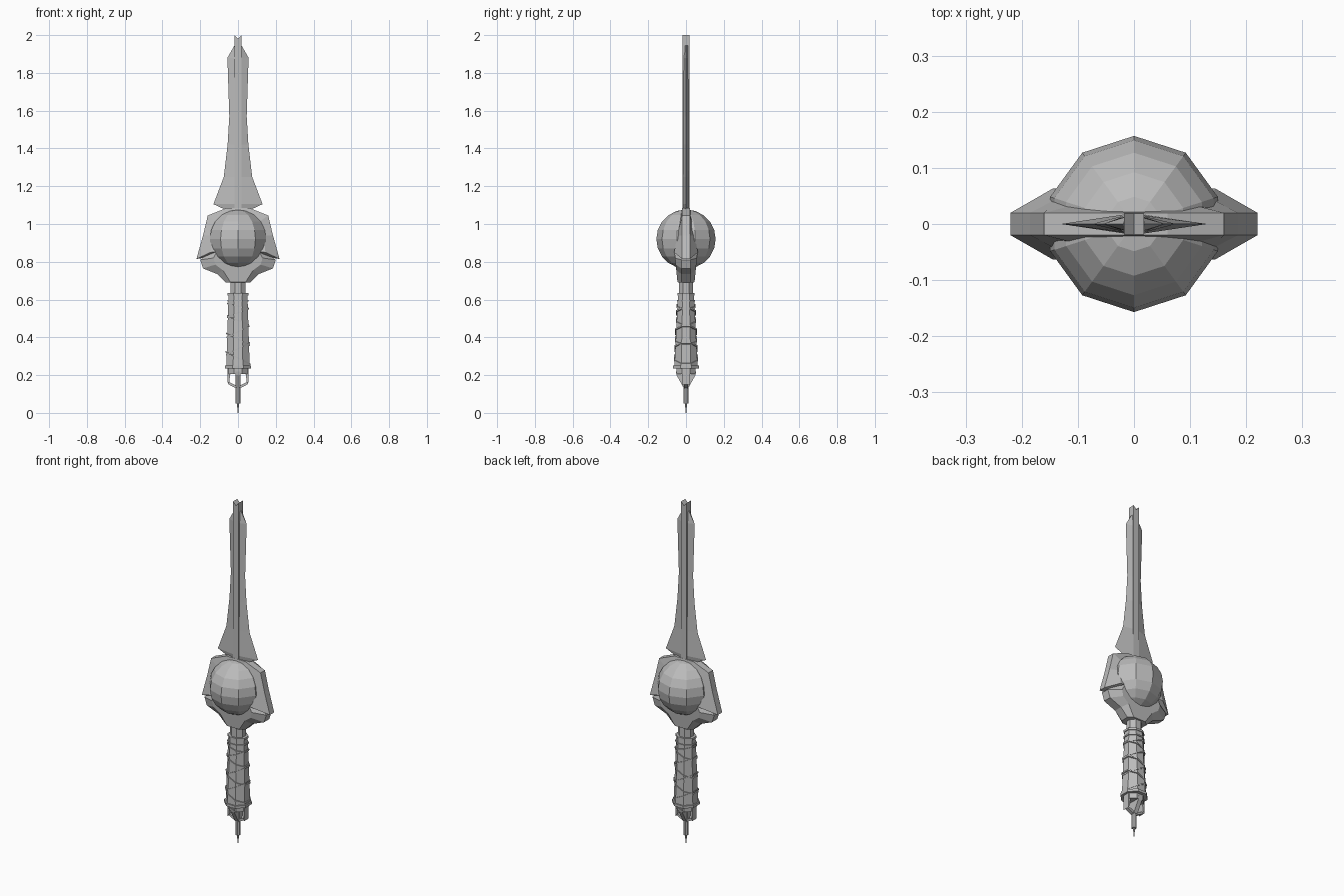
import bpy, bmesh, math

cube = bpy.data.objects.get("Cube")
if cube:
    bpy.data.objects.remove(cube)

steel = bpy.data.materials.new("grey steel")
steel.use_nodes = True
GREY = (0.5, 0.5, 0.5, 1)
steel.diffuse_color = GREY
steel.node_tree.nodes["Principled BSDF"].inputs["Base Color"].default_value = GREY


def finish(name, bm):
    bmesh.ops.recalc_face_normals(bm, faces=bm.faces)
    mesh = bpy.data.meshes.new(name)
    bm.to_mesh(mesh)
    bm.free()
    mesh.materials.append(steel)
    obj = bpy.data.objects.new(name, mesh)
    bpy.context.collection.objects.link(obj)
    return obj


def loft(name, rings, closed=False):
    """Skin a list of equal-length point rings; cap the ends unless closed."""
    bm = bmesh.new()
    rows = [[bm.verts.new(p) for p in ring] for ring in rings]
    n = len(rows[0])
    pairs = list(zip(rows, rows[1:]))
    if closed:
        pairs.append((rows[-1], rows[0]))
    else:
        bm.faces.new(rows[0])
        bm.faces.new(rows[-1])
    for a, b in pairs:
        for i in range(n):
            j = (i + 1) % n
            bm.faces.new((a[i], a[j], b[j], b[i]))
    return finish(name, bm)


def mirrored(half):
    """Complete a right-hand outline, listed bottom to top, with its mirror."""
    return half + [(-x, z) for x, z in reversed(half)]


def octagon(rx, ry, z):
    c = math.cos(math.pi / 8)
    angles = [math.pi / 8 + i * math.pi / 4 for i in range(8)]
    return [(rx / c * math.cos(a), ry / c * math.sin(a), z) for a in angles]


def guard_plate(name, rim, face, rim_y, face_y):
    """A slab with a thin rim that bevels up to a raised face on both sides."""
    rim, face = mirrored(rim), mirrored(face)
    return loft(name, [
        [(x, -face_y(z), z) for x, z in face],
        [(x, -rim_y, z) for x, z in rim],
        [(x, rim_y, z) for x, z in rim],
        [(x, face_y(z), z) for x, z in face]])


# Blade: flattened hexagonal section that follows the flared outline
blade = []
for w, z, t in [(.06, 1.02, .017), (.065, 1.075, .017), (.13, 1.105, .017),
                (.075, 1.25, .015), (.055, 1.42, .014), (.046, 1.57, .013),
                (.056, 1.88, .012), (.019, 1.945, .011)]:
    s = .017
    blade.append([(-w, 0, z), (-s, -t, z), (s, -t, z),
                  (w, 0, z), (s, t, z), (-s, t, z)])
loft("blade", blade)

# Central rib with a notched tip
rib = [(-.018, 1.05), (.018, 1.05), (.018, 2), (0, 1.98), (-.018, 2)]
loft("blade_rib", [[(x, y, z) for x, z in rib] for y in (-.019, .019)])

# Guard: winged upper plate and funnel-shaped lower plate
guard_plate("upper_guard",
            [(.05, .84), (.22, .815), (.185, .94), (.16, 1.045), (.06, 1.085)],
            [(.05, .86), (.145, .85), (.135, .94), (.11, 1.01), (.05, 1.05)],
            .02, lambda z: .063 - .19 * (z - .85))
guard_plate("lower_guard",
            [(.065, .69), (.11, .735), (.185, .765), (.2, .81), (.14, .87)],
            [(.04, .692), (.08, .755), (.12, .785), (.13, .82), (.11, .86)],
            .024, lambda z: .045 + .1 * (z - .69))

# Faceted orb through the guard
bm = bmesh.new()
bmesh.ops.create_uvsphere(bm, u_segments=10, v_segments=10, radius=.157)
bmesh.ops.translate(bm, verts=bm.verts, vec=(0, 0, .92))
finish("orb", bm)

# Neck, tapered grip and end collar
loft("neck", [octagon(.04, .036, z) for z in (.61, .71)])
loft("grip", [octagon(.062, .062, .24), octagon(.05, .042, .63)])
loft("grip_collar", [octagon(.069, .069, z) for z in (.235, .25)])
loft("grip_top_band", [octagon(.055, .046, z) for z in (.622, .634)])


# Cord wraps: tilted eight-sided bands that cross on the front and back
def wrap(name, height, tilt):
    f = (height - .24) / .39
    half = .004
    rings = []
    for grow, dz in ((-.004, -half), (.005, -half), (.005, half), (-.004, half)):
        ring = octagon(.062 - .012 * f + grow, .062 - .02 * f + grow, height + dz)
        rings.append([(x, y, z + tilt * x / .06) for x, y, z in ring])
    loft(name, rings, closed=True)


for i, (height, tilt) in enumerate([(.29, -.03), (.34, .03), (.39, -.03),
                                    (.43, .03), (.49, -.025), (.53, .025),
                                    (.565, -.015), (.593, 0)]):
    wrap(f"cord_wrap_{i + 1}", height, tilt)

# Pommel: two tapering side prongs joined to a central spike by thin struts
loft("pommel_base", [octagon(.05, .05, z) for z in (.205, .24)])
prong = [(.03, .24), (.056, .24), (.054, .15), (.046, .165), (.042, .2)]
strut = [(.01, .13), (.052, .152), (.052, .166), (.01, .145)]
for side, label in ((1, "left"), (-1, "right")):
    for part, outline, depth in (("prong", prong, .02), ("strut", strut, .01)):
        loft(f"{label}_pommel_{part}",
             [[(side * x, y, z) for x, z in outline] for y in (-depth, depth)])
loft("pommel_fin", [[(sx * .012, sy * d, z) for sx, sy in
                     ((-1, -1), (1, -1), (1, 1), (-1, 1))]
                    for d, z in ((.054, .22), (.05, .2), (.014, .135))])
loft("spike", [octagon(.013, .013, .21), octagon(.013, .013, .05)])
loft("spike_tip", [octagon(.006, .006, .06), octagon(.002, .002, 0)])
